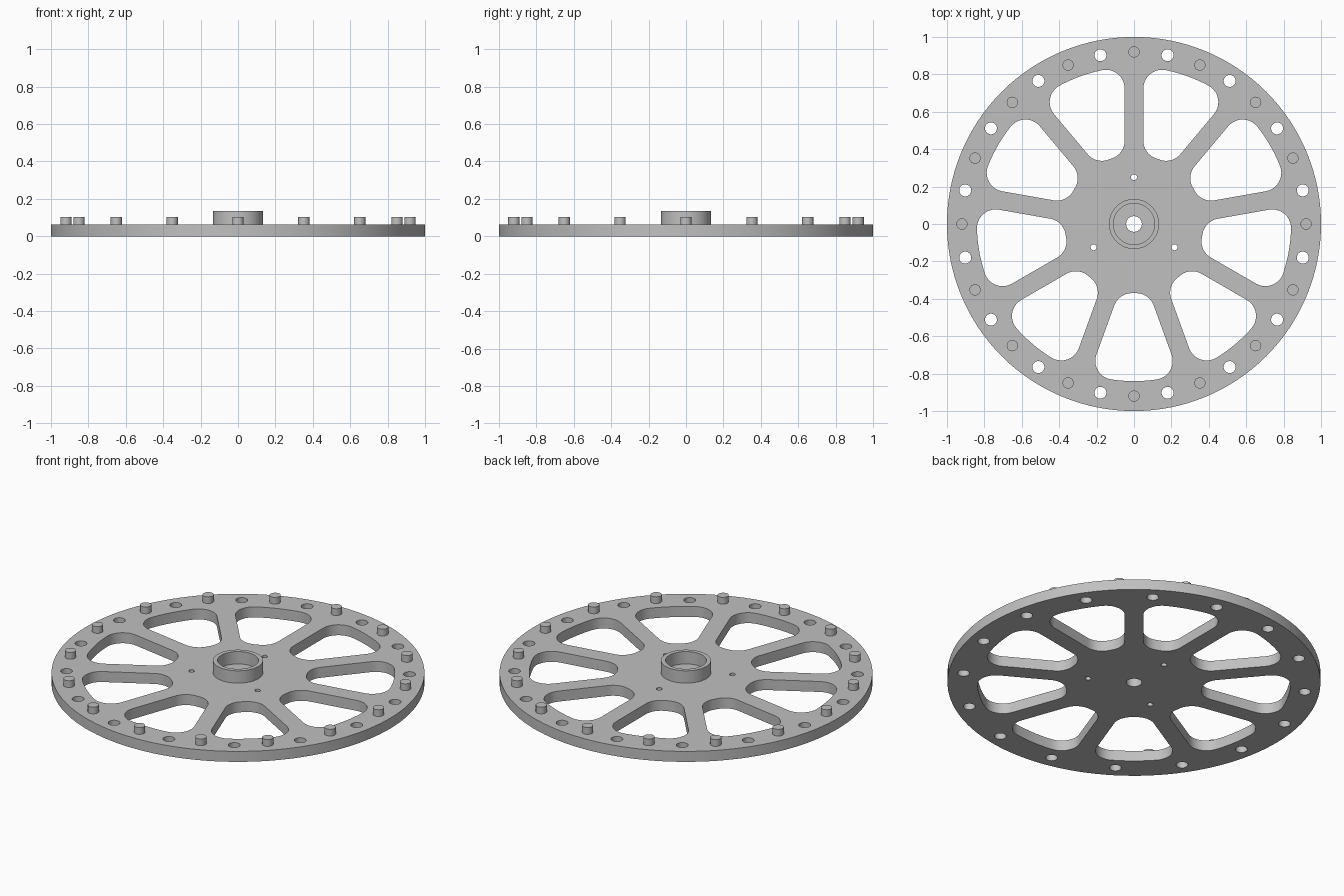
import bpy
import bmesh
from math import radians, sin, cos, sqrt, pi, tau
from mathutils import Vector, Matrix

default = bpy.data.objects.get("Cube")
if default:
    bpy.data.objects.remove(default, do_unlink=True)

THICK = 0.062       # plate thickness
PEG_TOP = 0.102
HUB_TOP = 0.135
RING = 0.92         # radius of the peg and hole circle
SPOKES = 9
HALF_SPOKE = 0.05
FILLET = 0.1

grey = bpy.data.materials.new("plain grey")
grey.use_nodes = True
colour = (0.53, 0.53, 0.53, 1)
grey.diffuse_color = colour
grey.node_tree.nodes["Principled BSDF"].inputs["Base Color"].default_value = colour


def arc(centre, radius, start, end, steps):
    """Points along an arc, both ends included."""
    return [centre + radius * Vector((cos(a), sin(a)))
            for a in (start + (end - start) * i / steps for i in range(steps + 1))]


def circle(radius, steps, distance=0, angle=0):
    centre = distance * Vector((cos(angle), sin(angle)))
    return arc(centre, radius, 0, tau, steps)[:-1]


def window(angle):
    """Rounded opening between two parallel-sided spokes, centred on an angle."""
    half = pi / SPOKES
    inner, outer = 0.37, 0.84

    def fillet_centre(distance):
        # Place the fillet tangent to the spoke side and to the end arc
        off = HALF_SPOKE + FILLET
        along = sqrt(distance ** 2 - off ** 2)
        return Vector((along * cos(half) + off * sin(half),
                       along * sin(half) - off * cos(half)))

    near, far = fillet_centre(inner + FILLET), fillet_centre(outer - FILLET)
    near_a, far_a = (Vector((1, 0)).angle(c) for c in (near, far))
    upper = arc(Vector((0, 0)), outer, 0, far_a, 8)
    upper += arc(far, FILLET, far_a, half + pi / 2, 10)[1:]
    upper += arc(near, FILLET, half + pi / 2, pi + near_a, 10)
    upper += arc(Vector((0, 0)), inner, near_a, 0, 2)[1:]
    lower = [Vector((p.x, -p.y)) for p in reversed(upper[1:-1])]
    turn = Matrix.Rotation(angle, 2)
    return [turn @ p for p in upper + lower]


def finish(obj):
    obj.data.materials.clear()
    obj.data.materials.append(grey)
    bpy.ops.object.select_all(action="DESELECT")
    obj.select_set(True)
    bpy.context.view_layer.objects.active = obj
    bpy.ops.object.shade_smooth_by_angle(angle=radians(30))


def slab(name, loops, bottom, top):
    """Extrude a filled outline with holes into a solid mesh."""
    curve = bpy.data.curves.new(name, "CURVE")
    curve.dimensions = "2D"
    curve.fill_mode = "BOTH"
    curve.extrude = (top - bottom) / 2
    for loop in loops:
        spline = curve.splines.new("POLY")
        spline.points.add(len(loop) - 1)
        for point, p in zip(spline.points, loop):
            point.co = (p.x, p.y, 0, 1)
        spline.use_cyclic_u = True
    helper = bpy.data.objects.new(name + " outline", curve)
    bpy.context.collection.objects.link(helper)
    bpy.context.view_layer.update()
    graph = bpy.context.evaluated_depsgraph_get()
    mesh = bpy.data.meshes.new_from_object(helper.evaluated_get(graph))
    bpy.data.objects.remove(helper, do_unlink=True)

    bm = bmesh.new()
    bm.from_mesh(mesh)
    bmesh.ops.remove_doubles(bm, verts=bm.verts, dist=0.0001)
    bmesh.ops.translate(bm, verts=bm.verts, vec=(0, 0, (top + bottom) / 2))
    bmesh.ops.recalc_face_normals(bm, faces=bm.faces)
    bm.to_mesh(mesh)
    bm.free()
    obj = bpy.data.objects.new(name, mesh)
    bpy.context.collection.objects.link(obj)
    finish(obj)
    return obj


# Spoked plate with windows, rim holes, screw holes and centre bore
loops = [circle(1, 128), circle(0.042, 32)]
loops += [window(-pi / 2 + tau * i / SPOKES) for i in range(SPOKES)]
loops += [circle(0.032, 24, RING, tau * (i + 0.5) / 16) for i in range(16)]
loops += [circle(0.016, 16, 0.25, pi / 2 + tau * i / 3) for i in range(3)]
slab("spoked_plate", loops, 0, THICK)

# Raised hub collar
slab("hub_collar", [circle(0.134, 64), circle(0.11, 64)], THICK - 0.002, HUB_TOP)

# Pegs around the rim
for i in range(16):
    slab(f"rim_peg_{i + 1}", [circle(0.03, 24, RING, tau * i / 16)],
         THICK - 0.002, PEG_TOP)
